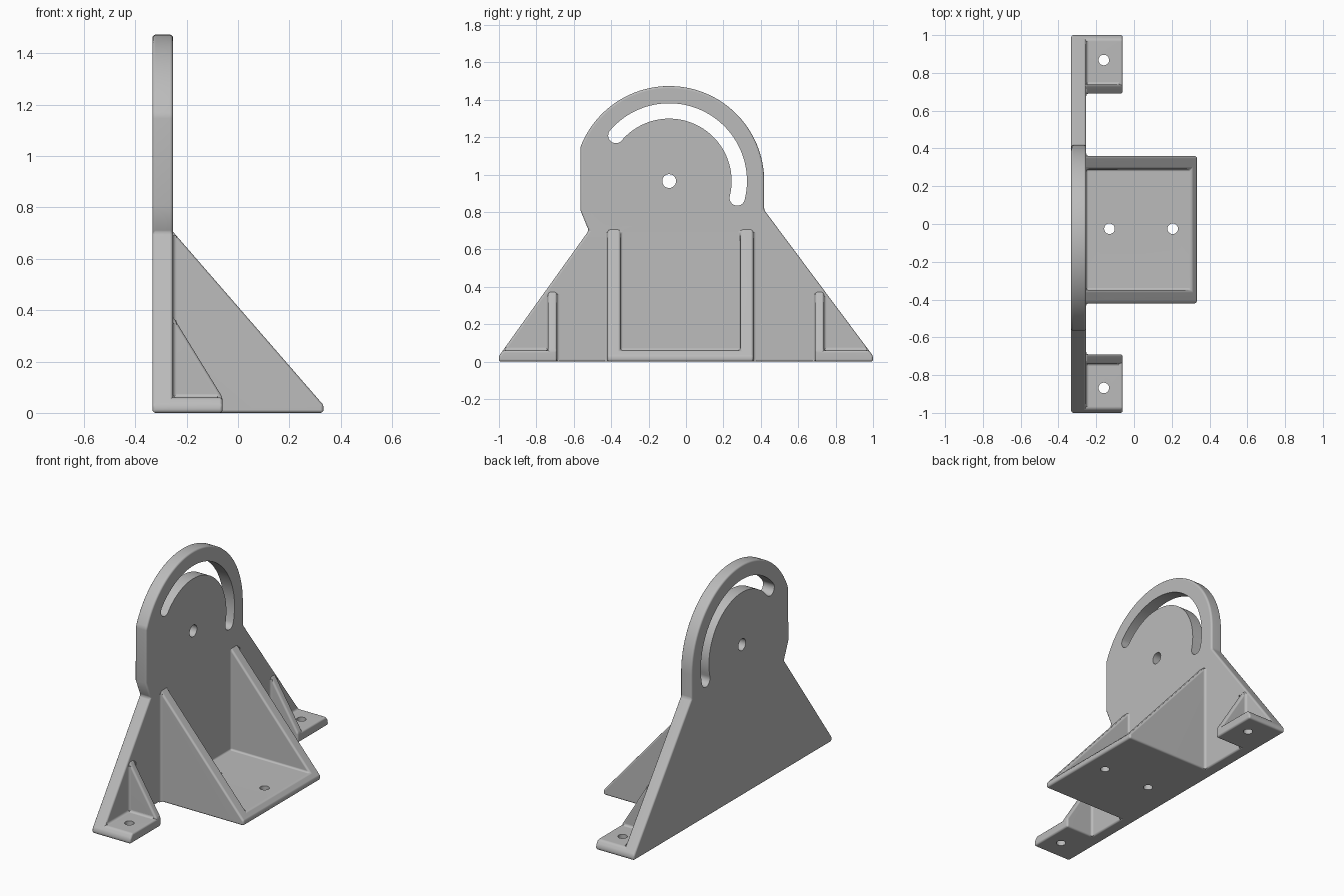
import bpy, bmesh, math
from mathutils import Vector

if "Cube" in bpy.data.objects:
    bpy.data.objects.remove(bpy.data.objects["Cube"], do_unlink=True)

grey = bpy.data.materials.new("plain grey")
grey.use_nodes = True
colour = (0.5, 0.5, 0.5, 1)
grey.diffuse_color = colour
grey.node_tree.nodes["Principled BSDF"].inputs["Base Color"].default_value = colour

BACK, FACE = -0.333, -0.253      # the two sides of the upright plate
INSIDE = -0.315                  # parts are rooted inside the plate
FLOOR = 0.06                     # shelf and foot thickness
PIVOT = Vector((-0.09, 0.965))


def prism(name, outlines, axis, low, high):
    """Extrude 2D outlines along x, y or z."""
    place = {"x": lambda a, b, t: (t, a, b),
             "y": lambda a, b, t: (a, t, b),
             "z": lambda a, b, t: (a, b, t)}[axis]
    bm = bmesh.new()
    for outline in outlines:
        base = bm.faces.new([bm.verts.new(place(a, b, low)) for a, b in outline])
        top = bmesh.ops.extrude_face_region(bm, geom=[base])["geom"]
        verts = [g for g in top if isinstance(g, bmesh.types.BMVert)]
        bmesh.ops.translate(bm, verts=verts, vec=Vector(place(0, 0, high - low)))
        if len(set(bm.faces)) and base.is_valid and len(base.edges[0].link_faces) > 2:
            bm.faces.remove(base)
    bmesh.ops.recalc_face_normals(bm, faces=bm.faces)
    mesh = bpy.data.meshes.new(name)
    bm.to_mesh(mesh)
    bm.free()
    mesh.materials.append(grey)
    obj = bpy.data.objects.new(name, mesh)
    bpy.context.collection.objects.link(obj)
    return obj


def arc(centre, radius, start, end, steps):
    angles = [math.radians(start + (end - start) * i / steps) for i in range(steps + 1)]
    return [(centre[0] + radius * math.cos(t), centre[1] + radius * math.sin(t)) for t in angles]


def circle(centre, radius):
    return arc(centre, radius, 0, 360, 32)[:-1]


def apply(obj, modifier):
    bpy.context.view_layer.objects.active = obj
    bpy.ops.object.modifier_apply(modifier=modifier.name)


def cut(obj, cutter):
    mod = obj.modifiers.new("cut", "BOOLEAN")
    mod.operation, mod.solver, mod.object = "DIFFERENCE", "EXACT", cutter
    apply(obj, mod)
    bpy.data.objects.remove(cutter, do_unlink=True)


def soften(obj):
    """Round outer edges and fillet inner corners."""
    mod = obj.modifiers.new("rounding", "BEVEL")
    mod.width, mod.segments = 0.012, 3
    mod.limit_method, mod.angle_limit = "ANGLE", math.radians(30)
    apply(obj, mod)
    return obj


def drill(obj, *centres):
    cut(obj, prism("screw_cutter", [circle(c, 0.028) for c in centres], "z", -0.1, 0.15))


def cove(corner, side_a, side_b, radius=0.014):
    """Concave quarter-round section in a corner."""
    turns = [math.radians(15 * i) for i in range(7)]
    return [corner] + [(corner[0] + side_a * radius * (1 - math.cos(t)),
                        corner[1] + side_b * radius * (1 - math.sin(t))) for t in turns]


# Upright plate with a round head
head = arc(PIVOT, 0.508, 0, 159, 56)
outline = [(-1, 0), (1, 0), (1, 0.03), (0.418, 0.81)] + head + [
    (-0.565, 0.81), (-0.52, 0.70), (-1, 0.03)]
plate = soften(prism("upright_plate", [outline], "x", BACK, FACE))

# Curved adjustment slot and pivot hole
start, end, middle, half = -14, 139.5, 0.375, 0.041
end_cap = arc(PIVOT, middle, end, end, 1)[0]
start_cap = arc(PIVOT, middle, start, start, 1)[0]
slot = (arc(PIVOT, middle + half, start, end, 48)
        + arc(end_cap, half, end, end + 180, 12)[1:-1]
        + arc(PIVOT, middle - half, end, start, 48)
        + arc(start_cap, half, start + 180, start + 360, 12)[1:-1])
cut(plate, prism("slot_cutter", [slot, circle(PIVOT, 0.037)], "x", -0.5, -0.1))

# Central shelf with two large gussets, hollowed from a wedge
slope = (0.705 - 0.03) / (0.333 - FACE)
wedge = [(INSIDE, 0), (0.333, 0), (0.333, 0.03), (INSIDE, 0.705 + slope * (FACE - INSIDE))]
shelf = prism("gusseted_shelf", [wedge], "y", -0.42, 0.36)
hollow = [(FACE, FLOOR), (0.5, FLOOR), (0.5, 1), (FACE, 1)]
cut(shelf, prism("hollow_cutter", [hollow], "y", -0.35, 0.29))
soften(shelf)
drill(shelf, (-0.13, -0.025), (0.205, -0.025))

# Outer feet, each with a small gusset
brace = [(INSIDE, 0), (-0.06, 0), (-0.06, FLOOR), (FACE, 0.375), (INSIDE, 0.375)]
fillets = [("z", cove((FACE, 0.36), 1, 1), 0, 0.69),
           ("z", cove((FACE, -0.42), 1, -1), 0, 0.69)]
for side, label in ((-1, "front"), (1, "back")):
    section = [(side * y, z) for y, z in
               ((0.69, 0), (1, 0), (1, 0.03), (0.978, FLOOR), (0.69, FLOOR))]
    foot = soften(prism(label + "_foot", [section], "x", INSIDE, -0.06))
    drill(foot, (-0.16, side * 0.868))
    inner, outer = side * 0.69, side * 0.738
    soften(prism(label + "_gusset", [brace], "y", min(inner, outer), max(inner, outer)))
    reach = sorted((outer, side * 0.965))
    fillets += [("z", cove((FACE, inner), 1, -side), 0, 0.36),
                ("z", cove((FACE, outer), 1, side), FLOOR, 0.35),
                ("x", cove((outer, FLOOR), side, 1), FACE, -0.08),
                ("y", cove((FACE, FLOOR), 1, 1), *reach)]

# Fillets where the parts meet
for axis, section, low, high in fillets:
    prism("corner_fillet", [section], axis, low, high)

# Smooth rounded edges while keeping the faces flat
for obj in bpy.context.collection.objects:
    if obj.type == "MESH" and grey.name in obj.data.materials:
        bpy.ops.object.select_all(action="DESELECT")
        obj.select_set(True)
        bpy.context.view_layer.objects.active = obj
        bpy.ops.object.shade_smooth_by_angle(angle=math.radians(40))
        obj.modifiers.new("flat_faces", "WEIGHTED_NORMAL").keep_sharp = True
